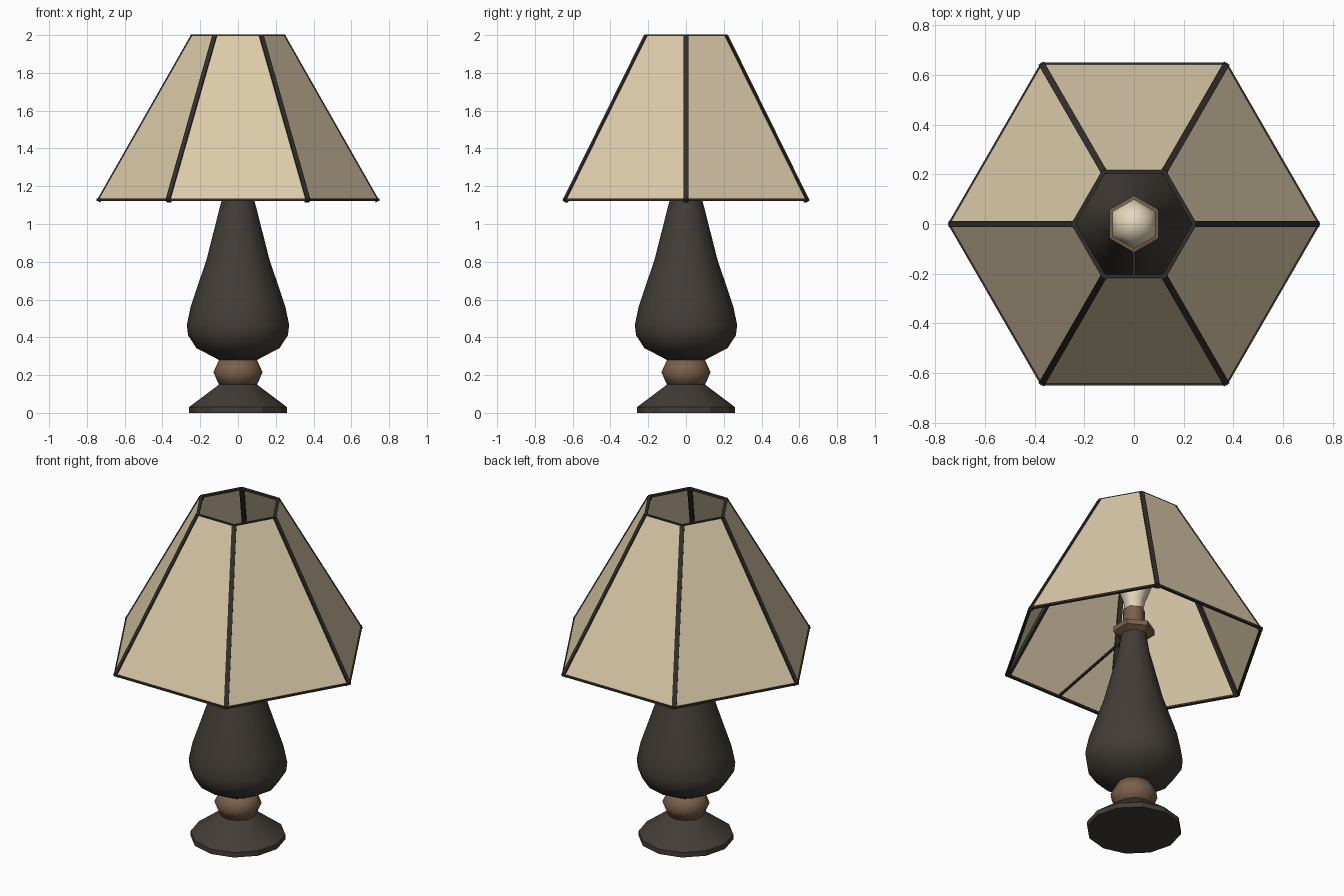
import bpy, bmesh, math
from mathutils import Vector, Matrix

if "Cube" in bpy.data.objects:
    bpy.data.objects.remove(bpy.data.objects["Cube"])


def material(name, rgb):
    m = bpy.data.materials.new(name)
    m.diffuse_color = (*rgb, 1)
    m.use_nodes = True
    m.node_tree.nodes["Principled BSDF"].inputs["Base Color"].default_value = m.diffuse_color
    return m


DARK = material("dark_ceramic", (0.055, 0.046, 0.038))
FRAME = material("black_metal", (0.032, 0.028, 0.023))
BROWN = material("brown_wood", (0.19, 0.115, 0.07))
FABRIC = material("cream_fabric", (0.72, 0.60, 0.40))
GLASS = material("bulb_glass", (0.78, 0.68, 0.50))


def finish(bm, name, mat, smooth=None):
    me = bpy.data.meshes.new(name)
    bm.to_mesh(me)
    bm.free()
    me.materials.append(mat)
    ob = bpy.data.objects.new(name, me)
    bpy.context.collection.objects.link(ob)
    if smooth:
        bpy.ops.object.select_all(action='DESELECT')
        ob.select_set(True)
        bpy.context.view_layer.objects.active = ob
        bpy.ops.object.shade_smooth_by_angle(angle=math.radians(smooth))
    return ob


def lathe(name, profile, sides, mat, smooth=None, phase=0.0):
    """Turn (radius, z) points around the z axis, capped at both ends."""
    bm = bmesh.new()
    rings = []
    for r, z in profile:
        rings.append([bm.verts.new((r * math.cos(phase + k * math.tau / sides),
                                    r * math.sin(phase + k * math.tau / sides), z))
                      for k in range(sides)])
    for a, b in zip(rings, rings[1:]):
        for k in range(sides):
            n = (k + 1) % sides
            bm.faces.new((a[k], a[n], b[n], b[k]))
    bm.faces.new(rings[0][::-1])
    bm.faces.new(rings[-1])
    return finish(bm, name, mat, smooth)


def strut(bm, a, b, out, width, depth):
    """Box from a to b whose outer face lies on the line, facing 'out'."""
    d = (b - a).normalized()
    side = d.cross(out).normalized()
    out = side.cross(d).normalized()
    rot = Matrix((side, out, d)).transposed().to_4x4()
    mid = (a + b) / 2 - out * depth / 2
    scale = Matrix.Diagonal((width, depth, (b - a).length, 1))
    bmesh.ops.create_cube(bm, size=1, matrix=Matrix.Translation(mid) @ rot @ scale)


# Foot, ring and vase body
lathe("foot", [(0.26, 0), (0.26, 0.03), (0.10, 0.15)], 12, DARK, 25)
lathe("ring", [(0.10, 0.147), (0.13, 0.215), (0.10, 0.282)], 12, BROWN, 75)
lathe("vase_body", [(0.10, 0.28), (0.22, 0.343), (0.264, 0.41), (0.271, 0.465),
                    (0.25, 0.565), (0.167, 0.81), (0.088, 1.12), (0.07, 1.24)],
      12, DARK, 50)

# Socket and bulb
P = math.pi / 6
lathe("collar", [(0.07, 1.225), (0.115, 1.245), (0.115, 1.275), (0.06, 1.285)],
      6, BROWN, None, P)
lathe("socket", [(0.06, 1.28), (0.06, 1.39)], 6, BROWN, 65, P)
lathe("bulb", [(0.05, 1.385), (0.06, 1.44), (0.098, 1.54), (0.10, 1.60),
               (0.075, 1.66), (0.03, 1.69)], 6, GLASS, 65, P)

# Shade panels
LOW, HIGH = 1.125, 2.0
low = [Vector((0.748 * math.cos(k * math.tau / 6), 0.748 * math.sin(k * math.tau / 6), LOW))
       for k in range(6)]
high = [Vector((0.25 * math.cos(k * math.tau / 6), 0.25 * math.sin(k * math.tau / 6), HIGH))
        for k in range(6)]
bm = bmesh.new()
lo = [bm.verts.new(v) for v in low]
hi = [bm.verts.new(v) for v in high]
for k in range(6):
    n = (k + 1) % 6
    bm.faces.new((lo[k], lo[n], hi[n], hi[k]))
finish(bm, "shade_panels", FABRIC)

# Shade frame: corner ribs and both rims
bm = bmesh.new()
for k in range(6):
    n = (k + 1) % 6
    radial = Vector((low[k].x, low[k].y, 0)).normalized()
    strut(bm, low[k], high[k], radial, 0.026, 0.022)
    up = Vector((0, 0, 1))
    for ring, lift in ((low, 0.004), (high, -0.004)):
        out = Vector((ring[k].x + ring[n].x, ring[k].y + ring[n].y, 0)).normalized()
        push = out * 0.002 + up * lift
        strut(bm, ring[k] + push, ring[n] + push, out, 0.012, 0.016)
finish(bm, "shade_frame", FRAME)

# Single rod holding the shade
bm = bmesh.new()
strut(bm, Vector((0, -0.09, 1.25)), Vector((0, -0.645, 1.135)), Vector((0, 0, 1)), 0.012, 0.012)
finish(bm, "support_rod", FRAME)
